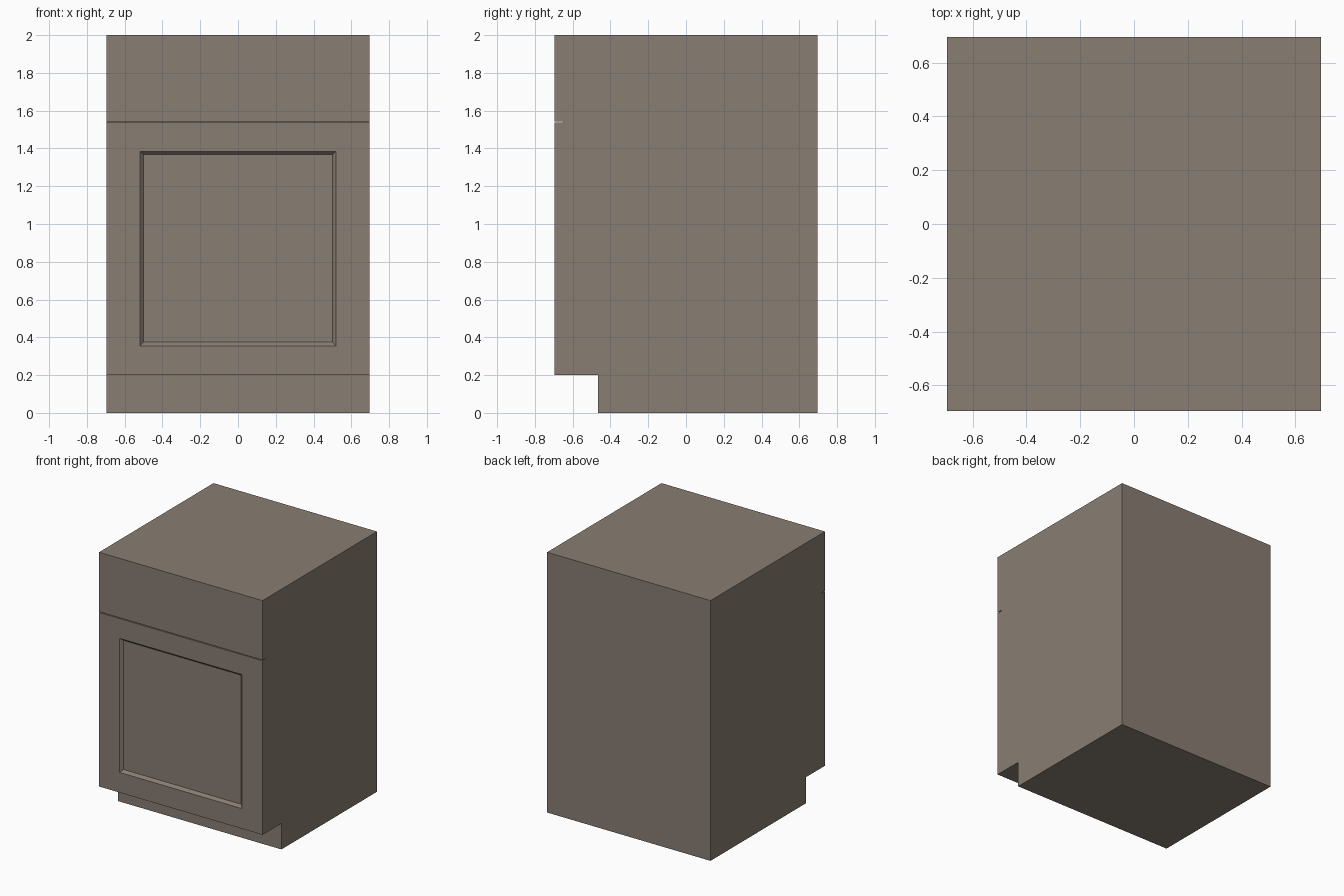
import bpy, bmesh

if "Cube" in bpy.data.objects:
    bpy.data.objects.remove(bpy.data.objects["Cube"])

W = 0.695            # half width and half depth
GROOVE_Z, GROOVE_H, GROOVE_D = 1.54, 0.006, 0.045

bm = bmesh.new()

# Cabinet side profile (y, z): toe kick below, thin slot between door and drawer
profile = [(-0.465, 0), (W, 0), (W, 2), (-W, 2),
           (-W, GROOVE_Z + GROOVE_H / 2), (-W + GROOVE_D, GROOVE_Z + GROOVE_H / 2),
           (-W + GROOVE_D, GROOVE_Z - GROOVE_H / 2), (-W, GROOVE_Z - GROOVE_H / 2),
           (-W, 0.2), (-0.465, 0.2)]
side = bm.faces.new([bm.verts.new((-W, y, z)) for y, z in profile])
ext = bmesh.ops.extrude_face_region(bm, geom=[side])
new_verts = [g for g in ext["geom"] if isinstance(g, bmesh.types.BMVert)]
bmesh.ops.translate(bm, verts=new_verts, vec=(2 * W, 0, 0))
bmesh.ops.recalc_face_normals(bm, faces=bm.faces)

# Recessed door panel with a sloped border
bm.faces.ensure_lookup_table()
door = next(f for f in bm.faces
            if f.normal.y < -0.9 and abs(f.calc_center_median().z - 0.87) < 0.1)


def inset_to(face, half_x, z0, z1, y):
    """Inset a front face, then place its corners on an exact rectangle."""
    mid = face.calc_center_median().z
    bmesh.ops.inset_region(bm, faces=[face], thickness=0.01)
    for v in face.verts:
        v.co = (half_x if v.co.x > 0 else -half_x, y, z1 if v.co.z > mid else z0)


inset_to(door, 0.52, 0.355, 1.385, -W)
inset_to(door, 0.50, 0.375, 1.367, -W + 0.02)

mesh = bpy.data.meshes.new("base_cabinet")
bm.to_mesh(mesh)
bm.free()
cabinet = bpy.data.objects.new("base_cabinet", mesh)
bpy.context.collection.objects.link(cabinet)

# Taupe paint
paint = bpy.data.materials.new("taupe_paint")
paint.diffuse_color = (0.25, 0.205, 0.17, 1)
paint.use_nodes = True
paint.node_tree.nodes["Principled BSDF"].inputs["Base Color"].default_value = paint.diffuse_color
mesh.materials.append(paint)
